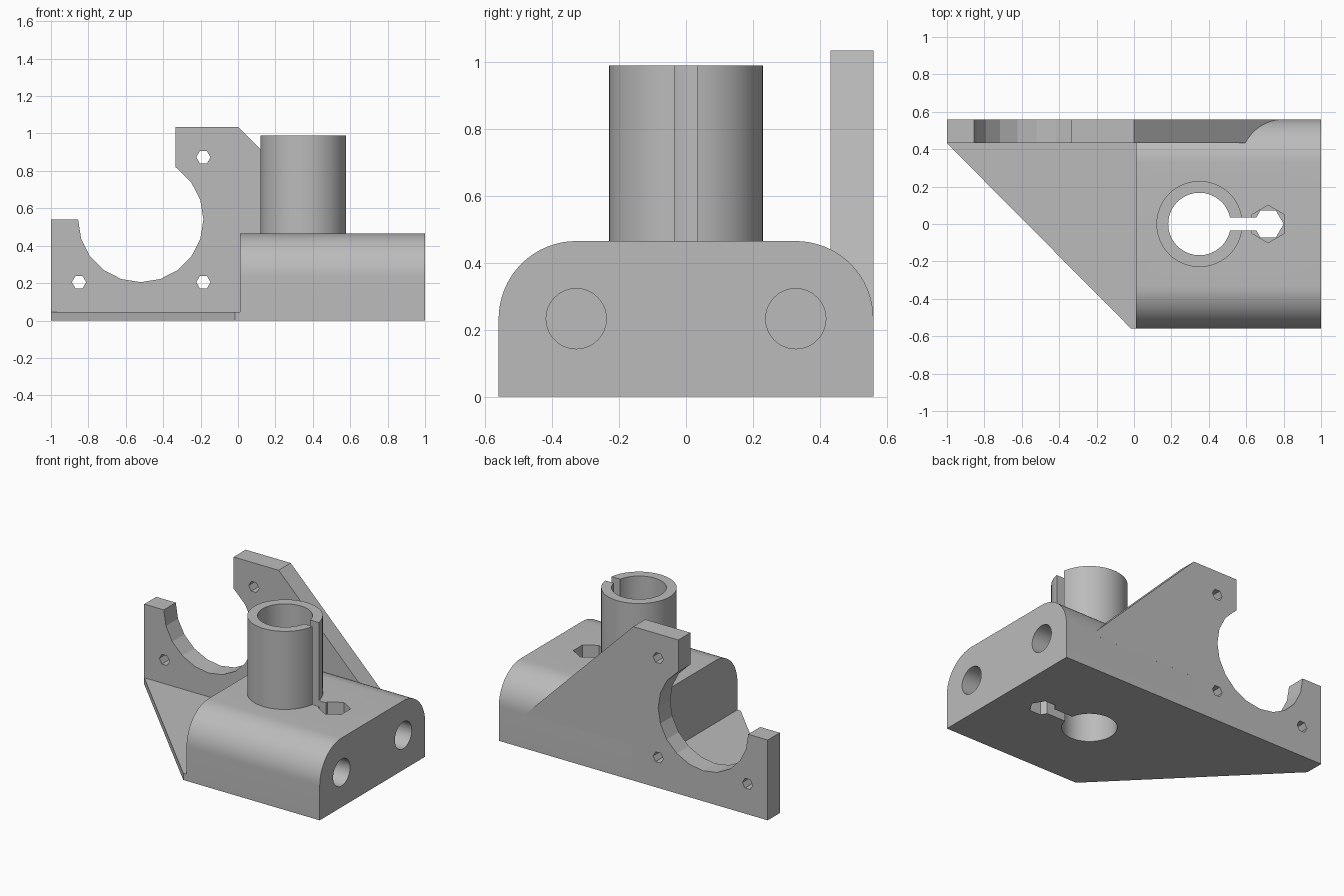
import bpy, bmesh, math
from mathutils import Vector

old = bpy.data.objects.get("Cube")
if old:
    bpy.data.objects.remove(old, do_unlink=True)

grey = bpy.data.materials.new("plain_grey")
grey.use_nodes = True
grey.diffuse_color = (0.5, 0.5, 0.5, 1)
grey.node_tree.nodes["Principled BSDF"].inputs["Base Color"].default_value = (0.5, 0.5, 0.5, 1)


def arc(cx, cy, r, start, end, steps):
    """Points on an arc, angles in degrees, both ends included."""
    angles = [math.radians(start + (end - start) * i / steps) for i in range(steps + 1)]
    return [(cx + r * math.cos(a), cy + r * math.sin(a)) for a in angles]


def ring(cx, cy, r, sides, turn=0):
    return arc(cx, cy, r, turn, turn + 360, sides)[:-1]


def prism(name, points, axis, low, high):
    """Extrude a flat outline along the x, y or z axis."""
    place = {"x": lambda u, v: (low, u, v),
             "y": lambda u, v: (u, low, v),
             "z": lambda u, v: (u, v, low)}[axis]
    shift = Vector([(high - low) * (axis == a) for a in "xyz"])
    bm = bmesh.new()
    face = bm.faces.new([bm.verts.new(place(u, v)) for u, v in points])
    out = bmesh.ops.extrude_face_region(bm, geom=[face])
    bmesh.ops.translate(bm, vec=shift, verts=[g for g in out["geom"] if isinstance(g, bmesh.types.BMVert)])
    bmesh.ops.recalc_face_normals(bm, faces=bm.faces)
    mesh = bpy.data.meshes.new(name)
    bm.to_mesh(mesh)
    bm.free()
    mesh.materials.append(grey)
    obj = bpy.data.objects.new(name, mesh)
    bpy.context.collection.objects.link(obj)
    return obj


def select(obj):
    bpy.ops.object.select_all(action="DESELECT")
    obj.select_set(True)
    bpy.context.view_layer.objects.active = obj


def cut(obj, points, axis, low, high):
    """Remove a prism from an object."""
    cutter = prism("cutter", points, axis, low, high)
    cutter.hide_render = True
    mod = obj.modifiers.new("cut", "BOOLEAN")
    mod.operation, mod.solver, mod.object = "DIFFERENCE", "EXACT", cutter
    select(obj)
    bpy.ops.object.modifier_apply(modifier=mod.name)
    bpy.data.objects.remove(cutter, do_unlink=True)


def smooth(obj):
    select(obj)
    bpy.ops.object.shade_smooth_by_angle(angle=math.radians(25))


HALF, TOP, ROUND = 0.56, 0.465, 0.232
PX, BORE, OUTER, SLOT = 0.35, 0.167, 0.23, 0.034
NUT_X = 0.717

# Main block with rounded upper edges
rod_y = HALF - ROUND
outline = ([(-HALF, 0), (HALF, 0)]
           + arc(rod_y, TOP - ROUND, ROUND, 0, 90, 16)
           + arc(-rod_y, TOP - ROUND, ROUND, 90, 180, 16))
block = prism("block", outline, "x", 0.01, 1)

# Vertical bore, clamp slot, screw hole and nut pocket
cut(block, ring(PX, 0, BORE, 64), "z", -0.1, 0.6)
cut(block, [(PX, -SLOT), (0.7, -SLOT), (0.7, SLOT), (PX, SLOT)], "z", -0.1, 0.6)
cut(block, ring(NUT_X, 0, 0.083, 6), "z", -0.1, 0.6)
cut(block, ring(NUT_X, 0, 0.1, 6, 30), "z", TOP - 0.15, 0.6)

# Blind rod sockets in the end of the block
for side in (-1, 1):
    cut(block, ring(side * rod_y, TOP - ROUND, 0.09, 48), "x", 0.1, 1.1)
smooth(block)

# Split sleeve standing on the block
a_out = math.degrees(math.asin(SLOT / OUTER))
a_in = math.degrees(math.asin(SLOT / BORE))
sleeve = prism("split_sleeve",
               arc(PX, 0, OUTER, a_out, 360 - a_out, 64) + arc(PX, 0, BORE, 360 - a_in, a_in, 64),
               "z", TOP, 0.99)
smooth(sleeve)

# Upright motor plate with a faceted round opening
plate_outline = ([(-1, 0), (-1, 0.54)]
                 + arc(-0.52, 0.54, 0.335, 180, 414, 13)
                 + [(-0.335, 0.82), (-0.335, 1.035), (0, 1.035), (0.8, 0.235), (0.01, 0.235), (0.01, 0)])
plate = prism("motor_plate", plate_outline, "y", 0.432, HALF)
for x, z in ((-0.85, 0.205), (-0.185, 0.205), (-0.185, 0.873)):
    cut(plate, ring(x, z, 0.038, 6), "y", 0.3, 0.7)

# Thin triangular web between plate and block
prism("floor_web", [(-1, 0.432), (-0.015, -HALF), (0.01, -HALF), (0.01, 0.432)], "z", 0, 0.045)
